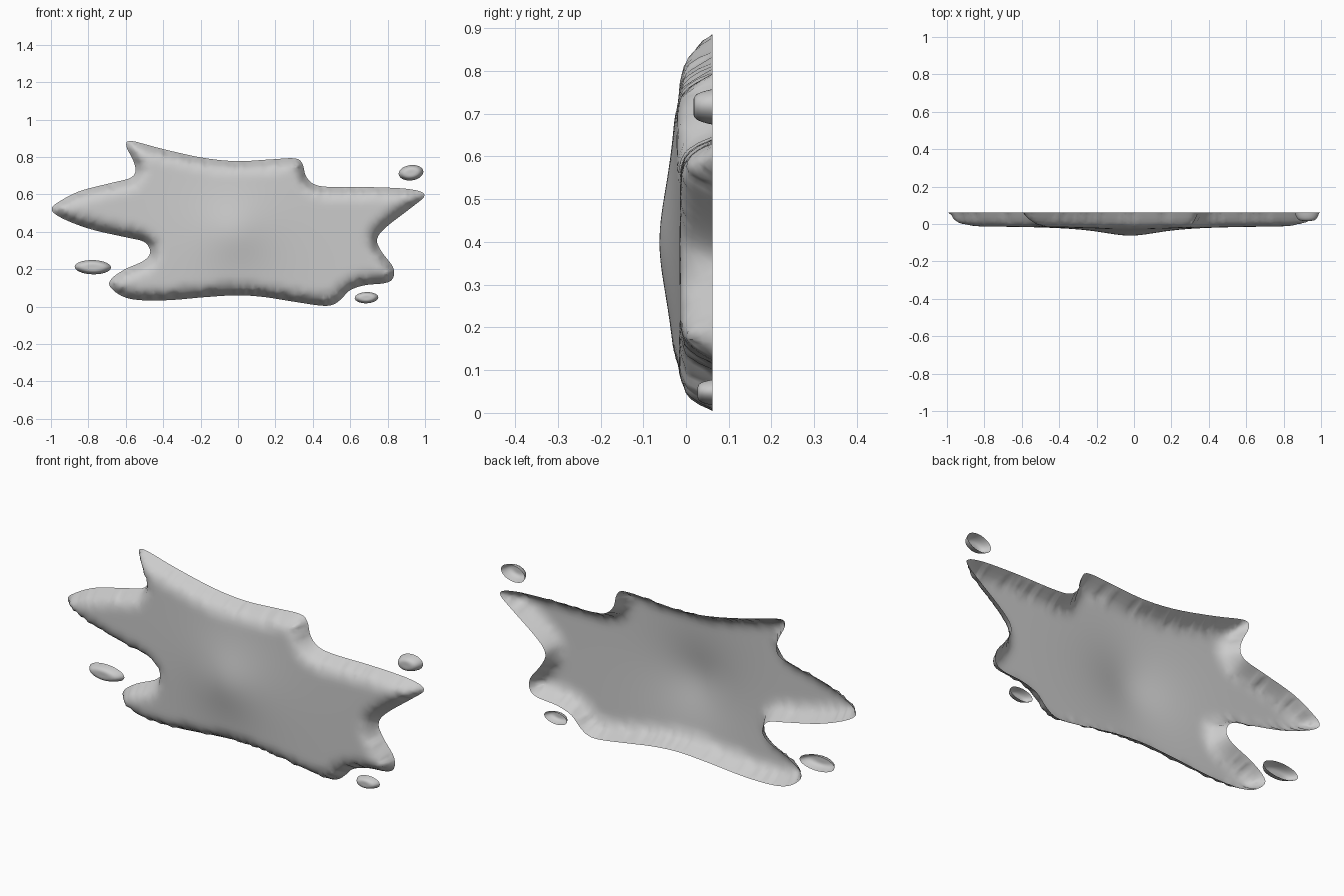
import bpy, bmesh, math
from mathutils import Vector
from mathutils.geometry import delaunay_2d_cdt

if "Cube" in bpy.data.objects:
    bpy.data.objects.remove(bpy.data.objects["Cube"])

BACK = 0.062      # plane of the open back
STEP = 0.016      # mesh spacing

# Splat outline (x, z), clockwise from the upper left tip
OUTLINE = [
    (-.594, .882), (-.556, .884), (-.39, .84), (-.176, .794), (0, .778), (.171, .787),
    (.305, .793), (.345, .764), (.362, .70), (.406, .655), (.492, .640), (.706, .639),
    (.893, .631), (.982, .613), (.995, .586), (.93, .532), (.786, .42), (.743, .356),
    (.77, .291), (.829, .211), (.829, .152), (.786, .126), (.679, .115), (.599, .088),
    (.556, .045), (.513, .013), (.449, .005), (.278, .03), (.144, .051), (0, .061),
    (-.176, .051), (-.364, .035), (-.524, .035), (-.62, .056), (-.686, .11), (-.674, .152),
    (-.604, .20), (-.508, .243), (-.471, .281), (-.476, .318), (-.508, .35), (-.604, .372),
    (-.79, .415), (-.941, .473), (-.998, .521), (-.952, .564), (-.845, .618), (-.684, .66),
    (-.578, .687), (-.547, .725), (-.561, .783), (-.594, .848)]


def smooth_loop(pts, step):
    """Closed Catmull-Rom curve, resampled evenly."""
    p = [Vector(q) for q in pts]
    n, fine = len(p), []
    for i in range(n):
        a, b, c, d = p[i - 1], p[i], p[(i + 1) % n], p[(i + 2) % n]
        for k in range(12):
            t = k / 12
            fine.append(0.5 * (2 * b + (c - a) * t + (2 * a - 5 * b + 4 * c - d) * t * t
                               + (3 * b - a - 3 * c + d) * t ** 3))
    out = [fine[0]]
    for q in fine[1:]:
        while (q - out[-1]).length >= step:
            out.append(out[-1] + (q - out[-1]).normalized() * step)
    if (out[-1] - out[0]).length < step * 0.5:
        out.pop()
    return out


def signed_distance(x, z, loop):
    """Distance to the outline, positive inside."""
    best, inside = 1e9, False
    ax, az = loop[-1]
    for bx, bz in loop:
        dx, dz = bx - ax, bz - az
        t = ((x - ax) * dx + (z - az) * dz) / (dx * dx + dz * dz)
        t = min(1, max(0, t))
        best = min(best, (x - ax - t * dx) ** 2 + (z - az - t * dz) ** 2)
        if (az > z) != (bz > z) and x < ax + (z - az) * dx / dz:
            inside = not inside
        ax, az = bx, bz
    return math.sqrt(best) * (1 if inside else -1)


def finish(bm, name):
    for f in bm.faces:
        f.normal_update()
        if f.normal.y > 0:
            f.normal_flip()
        f.smooth = True
    me = bpy.data.meshes.new(name)
    bm.to_mesh(me)
    bm.free()
    ob = bpy.data.objects.new(name, me)
    bpy.context.collection.objects.link(ob)
    return ob


def make_splat():
    vector_loop = smooth_loop(OUTLINE, STEP)
    loop = [tuple(v) for v in vector_loop]
    n = len(loop)
    pts = list(vector_loop)
    # rows that follow the rim
    for d in (0.014, 0.028, 0.042):
        for i in range(n):
            t = (vector_loop[(i + 1) % n] - vector_loop[i - 1]).normalized()
            q = vector_loop[i] + Vector((t.y, -t.x)) * d
            if signed_distance(q.x, q.y, loop) > d * 0.96:
                pts.append(q)
    # staggered grid across the middle
    g = 0.018
    for j in range(52):
        for i in range(114):
            x, z = -1.02 + (i + 0.5 * (j % 2)) * g, j * g
            if signed_distance(x, z, loop) > 0.052:
                pts.append(Vector((x, z)))
    edges = [(i, (i + 1) % n) for i in range(n)]
    co, _, faces, *_ = delaunay_2d_cdt(pts, edges, [], 1, 1e-5)
    # rounded rim plus a soft central dome
    bm = bmesh.new()
    verts = []
    for c in co:
        d = max(0, signed_distance(c.x, c.y, loop))
        t = min(1, d / 0.07)
        rim = 1 - (1 - t) ** 2
        r2 = ((c.x + 0.02) / 0.21) ** 2 + ((c.y - 0.4) / 0.2) ** 2
        y = BACK - rim * (0.072 + 0.053 / (1 + r2))
        verts.append(bm.verts.new((c.x, y, c.y)))
    for f in faces:
        bm.faces.new([verts[i] for i in f])
    inner = [v for v in bm.verts if not v.is_boundary]
    for _ in range(4):
        bmesh.ops.smooth_vert(bm, verts=inner, factor=0.5, use_axis_y=True)
    finish(bm, "splat")


def make_droplet(name, cx, cz, rx, rz, depth, tilt):
    profile = [(1, 0), (.93, .3), (.84, .58), (.72, .82), (.57, .95), (.38, 1), (.18, 1)]
    n = 40
    bm = bmesh.new()
    rings = []
    for s, h in profile:
        ring = []
        for k in range(n):
            a = 2 * math.pi * k / n
            x, z = rx * s * math.cos(a), rz * s * math.sin(a)
            ring.append(bm.verts.new((cx + x, BACK - depth * h, cz + z + tilt * x)))
        rings.append(ring)
    for a, b in zip(rings, rings[1:]):
        for k in range(n):
            bm.faces.new((a[k], a[(k + 1) % n], b[(k + 1) % n], b[k]))
    bm.faces.new(rings[-1])
    finish(bm, name)


make_splat()
make_droplet("droplet_upper_right", .925, .716, .066, .041, .045, .08)
make_droplet("droplet_left", -.776, .211, .097, .038, .042, -.02)
make_droplet("droplet_lower_right", .687, .048, .063, .030, .035, .03)
